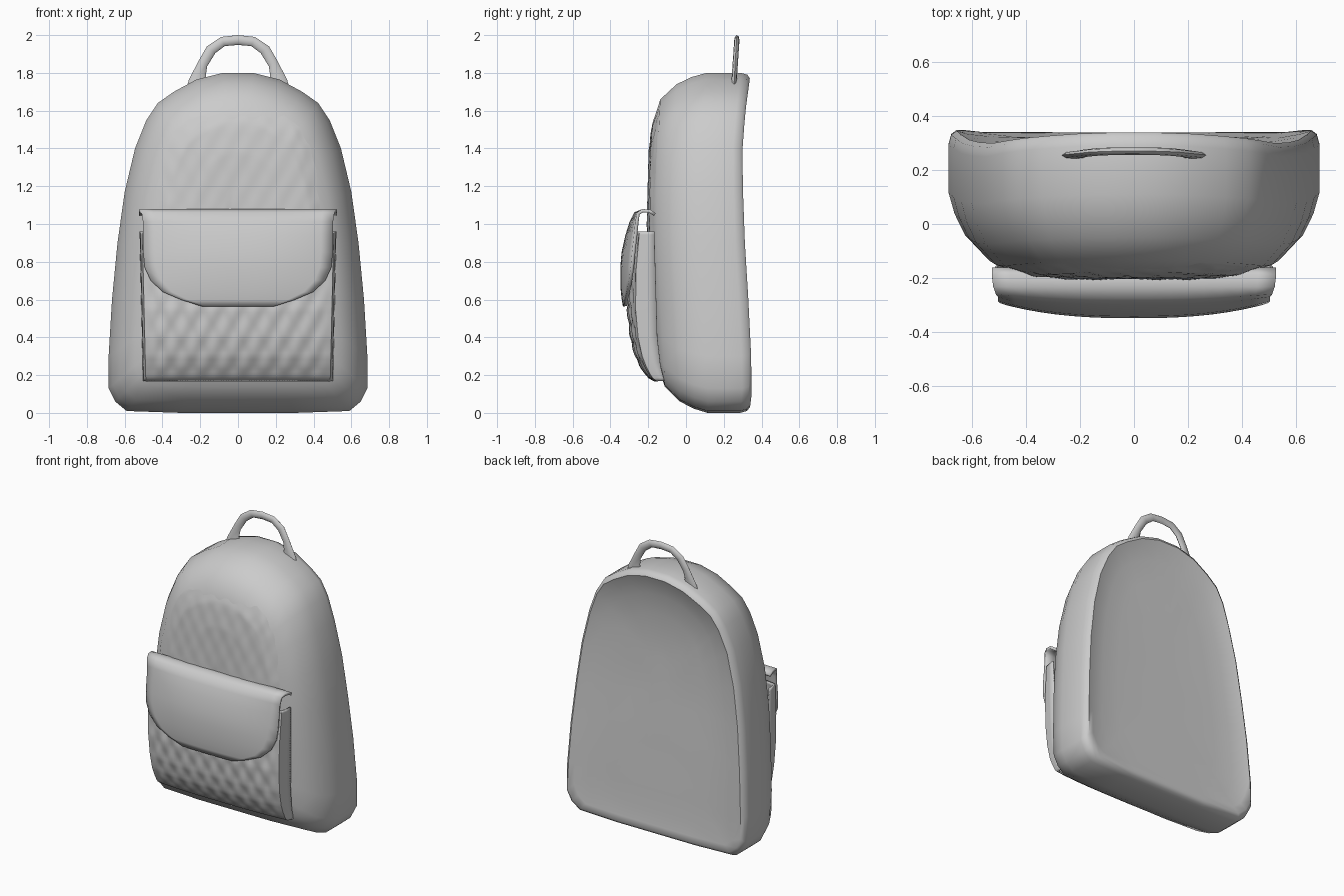
import bpy, bmesh, math
from mathutils import Vector
from mathutils.bvhtree import BVHTree

if "Cube" in bpy.data.objects:
    bpy.data.objects.remove(bpy.data.objects["Cube"])


def interp(table, v):
    """Piecewise linear lookup in a list of (key, value)."""
    if v <= table[0][0]:
        return table[0][1]
    for (a, fa), (b, fb) in zip(table, table[1:]):
        if v <= b:
            return fa + (fb - fa) * (v - a) / (b - a)
    return table[-1][1]


def loft(name, rows, closed=False, caps=False, thick=0, angle=50):
    """Skin rows of points, optionally closed, capped and thickened."""
    bm = bmesh.new()
    vs = [[bm.verts.new(p) for p in r] for r in rows]
    n = len(rows[0])
    for a, b in zip(vs, vs[1:]):
        for i in range(n if closed else n - 1):
            j = (i + 1) % n
            bm.faces.new((a[i], a[j], b[j], b[i]))
    if caps:
        bm.faces.new(vs[0])
        bm.faces.new(vs[-1])
    bmesh.ops.recalc_face_normals(bm, faces=bm.faces)
    mesh = bpy.data.meshes.new(name)
    bm.to_mesh(mesh)
    tree = BVHTree.FromBMesh(bm)
    bm.free()
    ob = bpy.data.objects.new(name, mesh)
    bpy.context.collection.objects.link(ob)
    if thick:
        m = ob.modifiers.new("thickness", "SOLIDIFY")
        m.thickness = thick
        m.offset = 0
    bpy.ops.object.select_all(action='DESELECT')
    ob.select_set(True)
    bpy.context.view_layer.objects.active = ob
    bpy.ops.object.shade_smooth_by_angle(angle=math.radians(angle))
    return tree


def quilt(x, z):
    """Puffy quilting height, 0 to 1."""
    return 0.5 + 0.5 * math.sin(2 * math.pi * x / 0.11) * math.sin(2 * math.pi * z / 0.19)


# Body: arched outline lofted from front to back with rounded insets
half = [(0.3, 0.0), (0.59, 0.01), (0.65, 0.06), (0.685, 0.13), (0.685, 0.3), (0.667, 0.6),
        (0.638, 0.9), (0.6, 1.17), (0.545, 1.4), (0.485, 1.55), (0.425, 1.64),
        (0.34, 1.7), (0.22, 1.765), (0.08, 1.8)]
outline = half + [(-x, z) for x, z in reversed(half)]
front_y = [(0, -0.155), (0.2, -0.16), (0.4, -0.17), (1.0, -0.203), (1.4, -0.193), (1.8, -0.175)]
back_y = [(0, 0.335), (0.1, 0.348), (0.3, 0.345), (0.7, 0.325), (1.0, 0.305),
          (1.4, 0.298), (1.6, 0.315), (1.8, 0.342)]
sections = [(0, 0.6), (0, 0.42), (0.025, 0.26), (0.09, 0.14), (0.25, 0.06), (0.4, 0.022),
            (0.55, 0), (0.75, 0), (0.9, 0.0), (0.97, 0.01), (1, 0.03), (0.98, 0.07),
            (0.955, 0.16), (0.95, 0.3), (0.945, 0.45), (0.945, 0.6)]
rows = []
for t, d in sections:
    row = []
    for x, z in outline:
        px, pz = x * (1 - d / 0.69), 0.9 + (z - 0.9) * (1 - d / 0.9)
        f, b = interp(front_y, pz), interp(back_y, pz)
        row.append((px, f + (b - f) * t, pz))
    rows.append(row)
body = loft("bag_body", rows, closed=True, caps=True)

# Quilted upper front panel, laid on the body surface
panel_w = [(0.8, 0.47), (1.2, 0.45), (1.4, 0.41), (1.52, 0.34), (1.6, 0.22)]
rows = []
for k in range(41):
    z = 0.9 + 0.7 * k / 40
    row = []
    for i in range(-32, 33):
        x = i / 32 * interp(panel_w, z)
        hit = body.ray_cast(Vector((x, -1, z)), Vector((0, 1, 0)))[0]
        fade = min(1, (1 - abs(i) / 32) * 6, (1.6 - z) * 10)
        row.append((x, hit.y + 0.002 - fade * (0.004 + 0.004 * quilt(x, z)), z))
    rows.append(row)
loft("quilted_front_panel", rows)

# Front pocket: quilted bulging front, plain sides, open top
pocket_y = [(0.17, -0.165), (0.19, -0.2), (0.25, -0.237), (0.3, -0.262), (0.4, -0.288),
            (0.55, -0.305), (0.75, -0.3), (0.96, -0.272)]
pocket_back = [(0.17, -0.115), (0.25, -0.135), (0.4, -0.152), (0.96, -0.168)]
rows = []
for k in range(49):
    z = 0.17 + 0.79 * k / 48
    deep, back = interp(pocket_y, z), interp(pocket_back, z)
    w = 0.49 + 0.018 * (z - 0.17) / 0.79
    edge = back + (deep - back) * 0.72
    row = [(-w - 0.008, back, z), (-w - 0.004, (edge + back) / 2, z)]
    for i in range(-36, 37):
        u = i / 36
        y = edge + (deep - edge) * (1 - abs(u) ** 3)
        fade = min(1, (1 - abs(u)) * 8, k / 4)
        row.append((u * (w - 0.005), y - 0.012 * fade * (quilt(u * w, z) - 0.5), z))
    row += [(-x, y, zz) for x, y, zz in reversed(row[:2])]
    rows.append(row)
loft("front_pocket", rows, thick=0.01)

# Pocket flap: rows of (y, z, half width, sideways curvature)
flap = [(-0.165, 1.05, 0.525, 0), (-0.19, 1.067, 0.525, 0), (-0.23, 1.07, 0.52, 0.0),
        (-0.268, 1.055, 0.51, 0.015), (-0.29, 1.01, 0.502, 0.03), (-0.312, 0.94, 0.5, 0.045),
        (-0.332, 0.85, 0.5, 0.055), (-0.339, 0.77, 0.492, 0.055), (-0.339, 0.7, 0.46, 0.045),
        (-0.336, 0.64, 0.395, 0.03), (-0.331, 0.6, 0.3, 0.015), (-0.325, 0.565, 0.19, 0.004)]
rows = []
for y, z, w, c in flap:
    rows.append([(i / 8 * w, y + c * abs(i / 8) ** 2.5, z) for i in range(-8, 9)])
loft("pocket_flap", rows, thick=0.018)

# Carry handle: flattened tube through matching outer and inner edges
edges = [((0.275, 1.71), (0.165, 1.74)), ((0.26, 1.765), (0.17, 1.79)),
         ((0.205, 1.87), (0.163, 1.835)), ((0.165, 1.94), (0.12, 1.905)),
         ((0.09, 1.99), (0.07, 1.942)), ((0, 2.0), (0, 1.948))]
path = edges + [((-a, az), (-b, bz)) for (a, az), (b, bz) in reversed(edges[:-1])]
rows = []
for o, n in path:
    cx, cz = (o[0] + n[0]) / 2, (o[1] + n[1]) / 2
    y = 0.252 + 0.017 * (cz - 1.72) / 0.25
    row = []
    for k in range(8):
        a = k * math.pi / 4
        s = math.cos(a) / 2
        row.append((cx + (o[0] - n[0]) * s, y + 0.014 * math.sin(a), cz + (o[1] - n[1]) * s))
    rows.append(row)
loft("carry_handle", rows, closed=True, caps=True)
